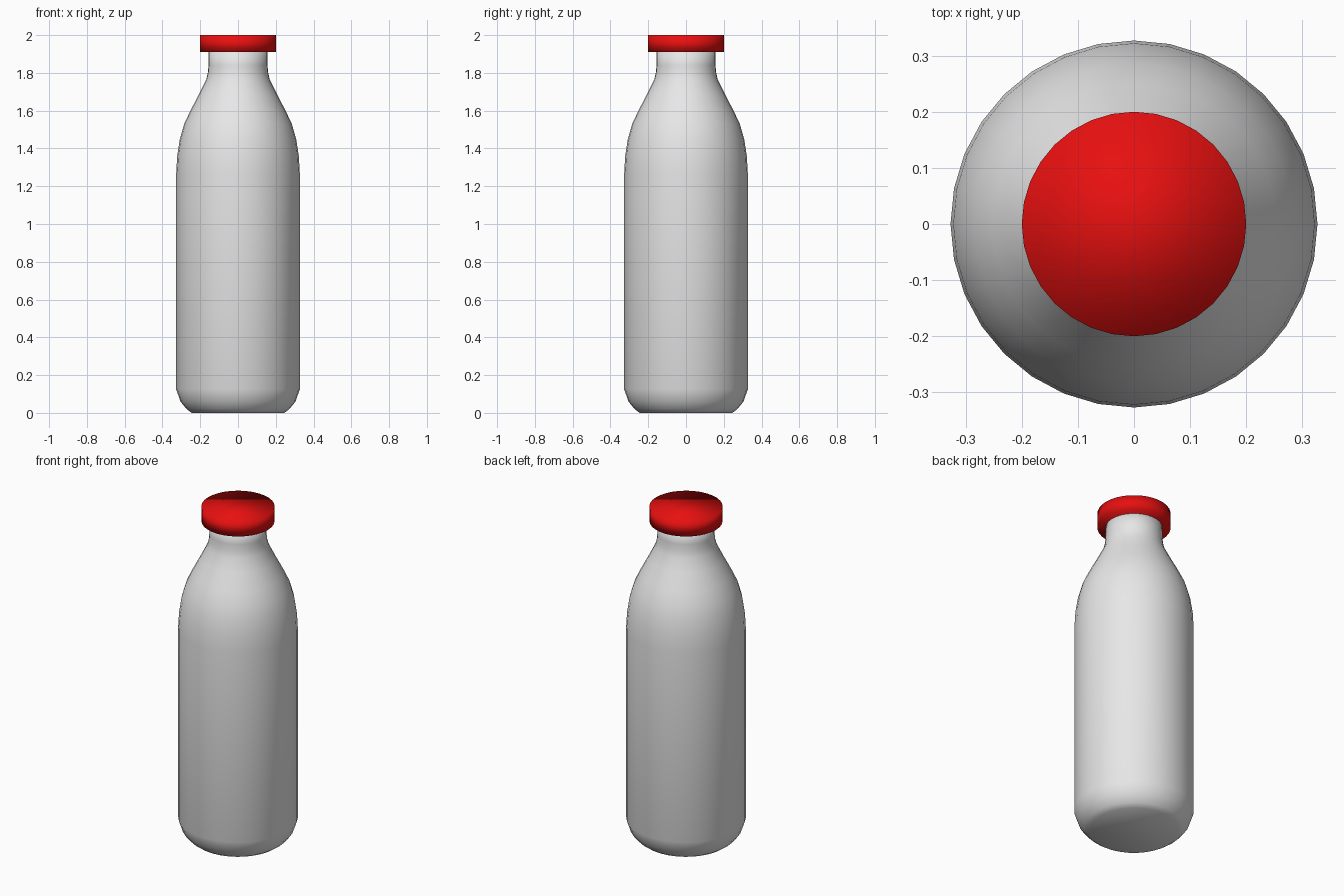
import bpy, bmesh
from math import cos, sin, tau

SIDES = 32

cube = bpy.data.objects.get("Cube")
if cube:
    bpy.data.objects.remove(cube, do_unlink=True)


def make_material(name, color):
    mat = bpy.data.materials.new(name)
    mat.use_nodes = True
    mat.diffuse_color = color
    bsdf = next(n for n in mat.node_tree.nodes if n.type == 'BSDF_PRINCIPLED')
    bsdf.inputs["Base Color"].default_value = color
    return mat


def lathe(name, profile, mat):
    """Turn a (radius, height) profile around z and close both ends."""
    bm = bmesh.new()
    rings = [[bm.verts.new((r * cos(tau * i / SIDES), r * sin(tau * i / SIDES), z))
              for i in range(SIDES)] for r, z in profile]
    for low, high in zip(rings, rings[1:]):
        for i in range(SIDES):
            j = (i + 1) % SIDES
            bm.faces.new((low[i], low[j], high[j], high[i]))
    bm.faces.new(rings[0][::-1])
    bm.faces.new(rings[-1])
    for face in bm.faces:
        face.smooth = True
    mesh = bpy.data.meshes.new(name)
    bm.to_mesh(mesh)
    bm.free()
    mesh.materials.append(mat)
    obj = bpy.data.objects.new(name, mesh)
    bpy.context.collection.objects.link(obj)
    return obj


white = make_material("milky_white", (0.8, 0.8, 0.8, 1))
red = make_material("cap_red", (0.8, 0.005, 0.005, 1))

# Bottle: rounded foot, straight wall, curved shoulder and narrow neck
lathe("bottle_body", [
    (0.245, 0), (0.272, 0.02), (0.305, 0.06), (0.327, 0.125),
    (0.327, 1.27), (0.322, 1.36), (0.308, 1.45), (0.285, 1.53),
    (0.252, 1.60), (0.205, 1.69), (0.168, 1.765), (0.16, 1.80),
    (0.156, 1.84), (0.156, 1.93)], white)

# Cap: plain disc sitting over the neck
lathe("bottle_cap", [(0.2, 1.91), (0.2, 2.0)], red)
